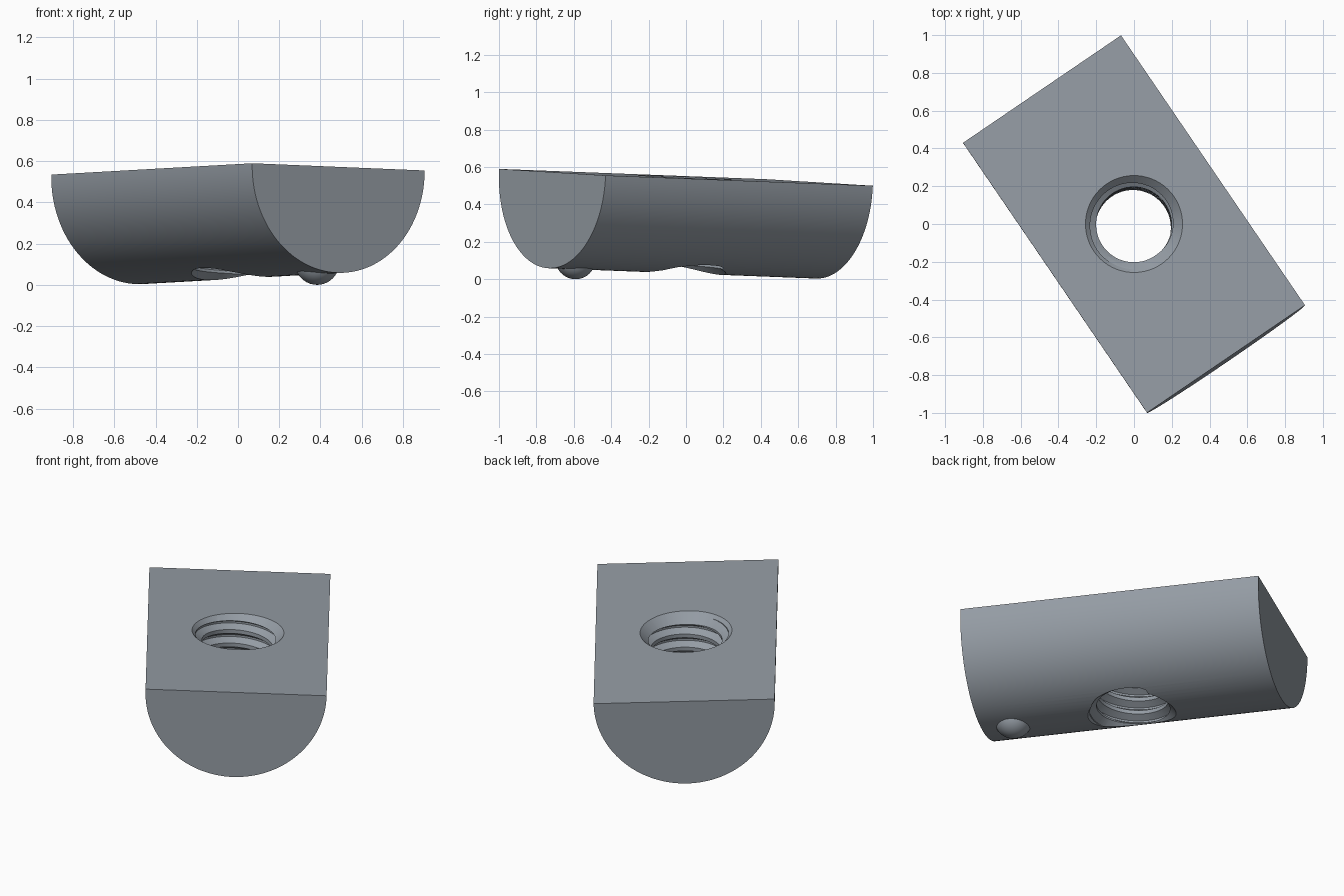
import bpy, bmesh, math
from mathutils import Matrix, Vector

if "Cube" in bpy.data.objects:
    bpy.data.objects.remove(bpy.data.objects["Cube"])

LENGTH, RADIUS, LIP = 1.73, 0.506, 0.008      # half-round bar
MINOR, MAJOR, PITCH = 0.20, 0.238, 0.082      # threaded hole

steel = bpy.data.materials.new("grey steel")
steel.diffuse_color = (0.30, 0.335, 0.375, 1)
steel.use_nodes = True
steel.node_tree.nodes["Principled BSDF"].inputs["Base Color"].default_value = steel.diffuse_color

# Slightly tilted resting frame: long axis, short axis, normal of the flat face
long_axis = Vector((0.975, -1.43, 0.055)).normalized()
short_axis = Vector((0.835, 0.57, -0.035))
normal = long_axis.cross(short_axis).normalized()
short_axis = normal.cross(long_axis)
FRAME = Matrix.Translation((0, 0, 0.545)) @ Matrix(
    (long_axis, short_axis, normal)).transposed().to_4x4()


def make_object(name, bm):
    bmesh.ops.recalc_face_normals(bm, faces=bm.faces[:])
    mesh = bpy.data.meshes.new(name)
    bm.to_mesh(mesh)
    bm.free()
    mesh.materials.append(steel)
    ob = bpy.data.objects.new(name, mesh)
    bpy.context.collection.objects.link(ob)
    return ob


def activate(ob):
    bpy.ops.object.select_all(action='DESELECT')
    ob.select_set(True)
    bpy.context.view_layer.objects.active = ob


def cut(ob, cutter):
    mod = ob.modifiers.new("cut", 'BOOLEAN')
    mod.operation, mod.solver, mod.object = 'DIFFERENCE', 'EXACT', cutter
    activate(ob)
    bpy.ops.object.modifier_apply(modifier=mod.name)
    bpy.data.objects.remove(cutter)


def cone_cutter(name, r_low, r_high, z_low, z_high):
    bm = bmesh.new()
    bmesh.ops.create_cone(bm, cap_ends=True, segments=64, radius1=r_low,
                          radius2=r_high, depth=z_high - z_low,
                          matrix=Matrix.Translation((0, 0, (z_low + z_high) / 2)))
    return make_object(name, bm)


def thread_cutter(z_low, turns, segments=64):
    # Helical tube: each row climbs one pitch per turn and joins the next turn
    profile = ((0, MINOR), (0.28, MINOR), (0.57, MAJOR), (0.71, MAJOR))
    k = len(profile)
    bm = bmesh.new()
    rows = []
    for j in range(turns * k):
        t, r = profile[j % k]
        row = []
        for i in range(segments):
            a = 2 * math.pi * i / segments
            z = z_low + PITCH * (j // k + t + i / segments)
            row.append(bm.verts.new((r * math.cos(a), r * math.sin(a), z)))
        rows.append(row)
    for j in range(len(rows) - 1):
        for i in range(segments - 1):
            bm.faces.new((rows[j][i], rows[j][i + 1],
                          rows[j + 1][i + 1], rows[j + 1][i]))
        if j + k + 1 < len(rows):
            bm.faces.new((rows[j][-1], rows[j + k][0],
                          rows[j + k + 1][0], rows[j + 1][-1]))
    # Close both ends with fans to a point on the axis
    mid = z_low + PITCH * turns / 2
    low = bm.verts.new((0, 0, z_low - 0.2))
    high = bm.verts.new((0, 0, z_low + PITCH * (turns + 1) + 0.2))
    for e in [e for e in bm.edges if e.is_boundary]:
        tip = high if (e.verts[0].co.z + e.verts[1].co.z) / 2 > mid else low
        bm.faces.new((e.verts[0], e.verts[1], tip))
    return make_object("thread_cutter", bm)


# Half-round body
bm = bmesh.new()
outline = [(-RADIUS, 0)]
for i in range(65):
    a = math.pi + math.pi * i / 64
    outline.append((RADIUS * math.cos(a), -LIP + RADIUS * math.sin(a)))
outline.append((RADIUS, 0))
face = bm.faces.new([bm.verts.new((-LENGTH / 2, y, z)) for y, z in outline])
ext = bmesh.ops.extrude_face_region(bm, geom=[face])
bmesh.ops.translate(bm, vec=(LENGTH, 0, 0),
                    verts=[g for g in ext["geom"] if isinstance(g, bmesh.types.BMVert)])
body = make_object("half_round_body", bm)

# Threaded hole with a countersink on each side
bottom = -LIP - RADIUS
cut(body, thread_cutter(bottom - 0.2, 11))
cut(body, cone_cutter("top_countersink", 0.19, 0.287, -0.067, 0.03))
cut(body, cone_cutter("bottom_countersink", 0.27, 0.19, bottom - 0.02, bottom + 0.06))

# Locating ball under one end
bm = bmesh.new()
bmesh.ops.create_uvsphere(bm, u_segments=40, v_segments=20, radius=0.108,
                          matrix=Matrix.Translation((0.69, 0, -0.459)))
ball = make_object("spring_ball", bm)

for ob in (body, ball):
    activate(ob)
    bpy.ops.object.shade_smooth_by_angle(angle=math.radians(25))
    ob.matrix_world = FRAME
